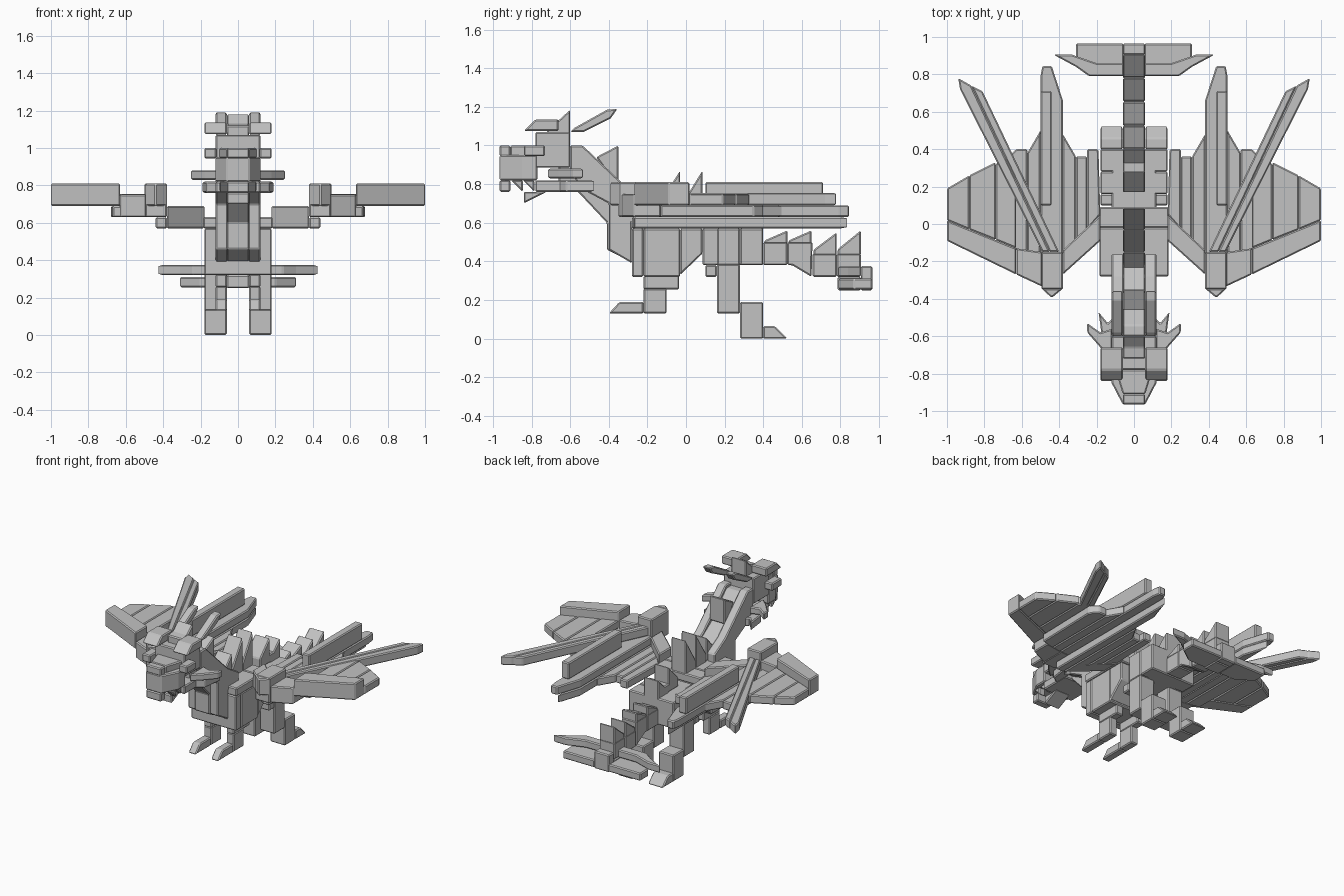
import bpy, bmesh

grey = bpy.data.materials.new("stone_grey")
grey.diffuse_color = (0.54, 0.54, 0.54, 1)


def prism(name, bottom, top):
    """Closed prism between two matching outlines, with small chamfers."""
    bm = bmesh.new()
    a = [bm.verts.new(p) for p in bottom]
    b = [bm.verts.new(p) for p in top]
    n = len(a)
    bm.faces.new(a)
    bm.faces.new(b[::-1])
    for i in range(n):
        bm.faces.new((a[i], b[i], b[(i + 1) % n], a[(i + 1) % n]))
    bmesh.ops.recalc_face_normals(bm, faces=bm.faces)
    me = bpy.data.meshes.new(name)
    bm.to_mesh(me)
    bm.free()
    me.materials.append(grey)
    ob = bpy.data.objects.new(name, me)
    bpy.context.collection.objects.link(ob)
    bev = ob.modifiers.new("chamfer", 'BEVEL')
    bev.width = 0.007
    bev.segments = 1
    return ob


def side(name, pts, x0, x1):
    """Profile in y,z stretched across x."""
    prism(name, [(x0, y, z) for y, z in pts], [(x1, y, z) for y, z in pts])


def plan(name, pts, z0, z1):
    """Outline in x,y stretched up z."""
    prism(name, [(x, y, z0) for x, y in pts], [(x, y, z1) for x, y in pts])


def box(name, x0, x1, y0, y1, z0, z1):
    plan(name, [(x0, y0), (x1, y0), (x1, y1), (x0, y1)], z0, z1)


def mid(name, w, pts):
    side(name, pts, -w, w)


def pair_side(name, pts, x0, x1):
    for s, t in ((1, "left"), (-1, "right")):
        side(name + "_" + t, pts, s * x0, s * x1)


def pair_plan(name, pts, z0, z1):
    for s, t in ((1, "left"), (-1, "right")):
        plan(name + "_" + t, [(s * x, y) for x, y in pts], z0, z1)


def pair_box(name, x0, x1, y0, y1, z0, z1):
    pair_side(name, [(y0, z0), (y1, z0), (y1, z1), (y0, z1)], x0, x1)


# torso
box("chest", -.18, .18, -.28, -.22, .32, .57)
box("ribs", -.18, .18, -.22, -.03, .32, .57)
mid("belly", .18, [(-.03, .33), (.085, .44), (.085, .57), (-.03, .57)])
box("shoulder_deck", -.185, .185, -.28, -.02, .57, .63)
box("middle_deck", -.185, .185, -.02, .09, .57, .63)
box("rear_body", -.12, .12, .085, .40, .38, .57)
box("rear_spine", -.06, .06, .17, .40, .57, .63)

# neck with a raised central throat
pair_side("neck_side", [(-.60, 1.0), (-.535, 1.0), (-.345, .82), (-.28, .76), (-.16, .69),
                        (-.16, .60), (-.28, .60), (-.28, .39), (-.40, .46), (-.40, .70),
                        (-.55, .78), (-.60, .88)], .055, .12)
mid("neck_core", .06, [(-.60, .98), (-.54, .98), (-.36, .80), (-.27, .74), (-.17, .67),
                       (-.17, .60), (-.27, .39), (-.41, .46), (-.41, .60), (-.56, .76),
                       (-.60, .86)])
mid("neck_spike", .06, [(-.465, .94), (-.35, 1.0), (-.35, .82), (-.38, .82)])

# head
box("skull", -.12, .12, -.78, -.60, .885, 1.07)
plan("snout", [(-.06, -.965), (.06, -.965), (.12, -.85), (.12, -.77), (-.12, -.77), (-.12, -.85)],
     .82, .95)
plan("nose_bridge", [(-.06, -.91), (.06, -.91), (.10, -.78), (-.10, -.78)], .945, 1.0)
box("nose_tip", -.06, .06, -.965, -.91, .945, 1.0)
box("beak_tip", -.06, .06, -.965, -.91, .76, .82)
box("jaw", -.12, .12, -.78, -.56, .76, .82)
box("jaw_root", -.08, .08, -.66, -.52, .80, .90)
mid("chin_spike", .06, [(-.84, .70), (-.84, .76), (-.72, .76)])
for i in range(2):
    y = -.905 + .06 * i
    pair_side("tooth_%d" % i, [(y, .82), (y + .06, .82), (y + .06, .76)], .05, .10)
pair_box("eye", .115, .18, -.84, -.73, .945, 1.0)
pair_side("brow", [(-.84, 1.075), (-.66, 1.075), (-.66, 1.135), (-.78, 1.135)], .06, .18)
mid("crest", .06, [(-.72, 1.06), (-.60, 1.06), (-.60, 1.185), (-.66, 1.13), (-.72, 1.12)])
pair_side("horn", [(-.60, 1.07), (-.53, 1.07), (-.39, 1.14), (-.355, 1.19), (-.41, 1.185),
                   (-.58, 1.09)], .06, .12)
pair_plan("cheek_fin", [(.115, -.72), (.18, -.66), (.25, -.58), (.25, -.53), (.18, -.58),
                        (.115, -.56)], .83, .88)
pair_plan("jaw_fin", [(.11, -.66), (.17, -.62), (.18, -.54), (.19, -.47), (.14, -.53),
                      (.11, -.50)], .76, .82)

# back and tail spikes rise toward the rear
spikes = [(-.27, -.15, .63, .80), (-.15, -.03, .62, .87), (-.03, .085, .62, .87),
          (.17, .28, .60, .75), (.28, .40, .55, .70), (.405, .525, .49, .56),
          (.53, .65, .49, .56), (.66, .78, .43, .55), (.785, .905, .43, .56)]
for i, (y0, y1, z, tip) in enumerate(spikes):
    mid("back_spike_%d" % i, .06, [(y0, z), (y1, z), (y1, tip), (y0, z + (tip - z) * .25)])

# tail
box("tail_1", -.06, .06, .40, .525, .38, .50)
mid("tail_2", .06, [(.525, .38), (.55, .38), (.65, .32), (.655, .50), (.525, .50)])
box("tail_3", -.06, .06, .655, .78, .32, .44)
box("tail_4", -.06, .06, .78, .905, .32, .44)
box("tail_tip", -.06, .06, .905, .965, .25, .375)
box("tail_keel", -.06, .06, .785, .905, .25, .32)
pair_plan("tail_fin_upper", [(.055, .79), (.24, .79), (.31, .84), (.43, .905), (.33, .905),
                             (.20, .86), (.055, .86)], .32, .375)
pair_plan("tail_fin_lower", [(.055, .79), (.20, .79), (.31, .87), (.31, .965), (.055, .965)],
          .255, .31)

# hind legs
pair_box("haunch", .06, .18, .16, .28, .38, .57)
pair_box("rear_haunch", .06, .18, .28, .40, .38, .57)
pair_box("thigh_pad", .06, .18, .10, .16, .32, .38)
pair_box("hind_thigh", .06, .18, .16, .28, .13, .385)
pair_box("hind_shin", .06, .18, .28, .40, 0, .19)
pair_side("hind_toe", [(.40, 0), (.525, 0), (.46, .065), (.40, .065)], .06, .18)

# front legs
pair_box("fore_shoulder", .06, .12, -.22, -.035, .255, .325)
pair_box("fore_leg", .06, .12, -.22, -.10, .13, .26)
pair_side("fore_foot", [(-.40, .13), (-.22, .13), (-.22, .19), (-.345, .19)], .06, .12)

# wings: leading arms step upward toward the tips
pair_plan("wing_inner_arm", [(.18, -.09), (.38, -.27), (.38, -.14), (.18, .05)], .57, .69)
pair_box("wing_knuckle", .38, .495, -.35, -.15, .63, .81)
pair_plan("knuckle_claw", [(.38, -.345), (.44, -.395), (.495, -.345)], .69, .81)
pair_plan("wing_mid_arm", [(.49, -.335), (.63, -.27), (.63, -.13), (.49, -.15)], .63, .75)
pair_plan("wing_outer_arm", [(.63, -.27), (1.0, -.09), (1.0, .02), (.63, -.13)], .69, .81)

# wing membranes in overlapping strips
pair_plan("membrane_root", [(.18, .05), (.25, -.03), (.25, .40), (.19, .40)], .57, .63)
pair_plan("membrane_inner", [(.25, -.03), (.31, -.09), (.31, .36), (.25, .36)], .57, .63)
pair_plan("membrane_inner_rib", [(.31, -.09), (.38, -.16), (.38, .48), (.31, .36)], .57, .63)
pair_plan("wing_finger_low", [(.38, -.27), (.44, -.27), (.44, .84), (.38, .66)], .57, .63)
pair_plan("wing_finger_high", [(.38, -.16), (.50, -.16), (.50, .79), (.49, .845), (.44, .845),
                               (.38, .66)], .63, .69)
pair_box("finger_ridge", .44, .50, .10, .71, .69, .81)
pair_plan("membrane_mid", [(.50, -.16), (.57, -.15), (.57, .38), (.50, .50)], .63, .69)
pair_plan("membrane_mid_rib", [(.57, -.15), (.67, -.13), (.68, .35), (.63, .40), (.57, .40)],
          .63, .69)
pair_plan("membrane_outer", [(.63, -.13), (.74, -.085), (.74, .32), (.66, .37), (.63, .33)],
          .69, .75)
pair_plan("membrane_outer_rib", [(.74, -.085), (.88, -.03), (.88, .26), (.74, .33)], .69, .75)
pair_plan("membrane_tip", [(.88, -.03), (1.0, .02), (1.0, .19), (.88, .26)], .69, .75)
# diagonal finger made of two tapering strips
pair_plan("diagonal_finger_inner", [(.40, -.15), (.45, -.15), (.87, .74), (.81, .71)], .69, .755)
pair_plan("diagonal_finger_outer", [(.45, -.15), (.49, -.15), (.93, .72), (.94, .78), (.87, .74)],
          .69, .755)
